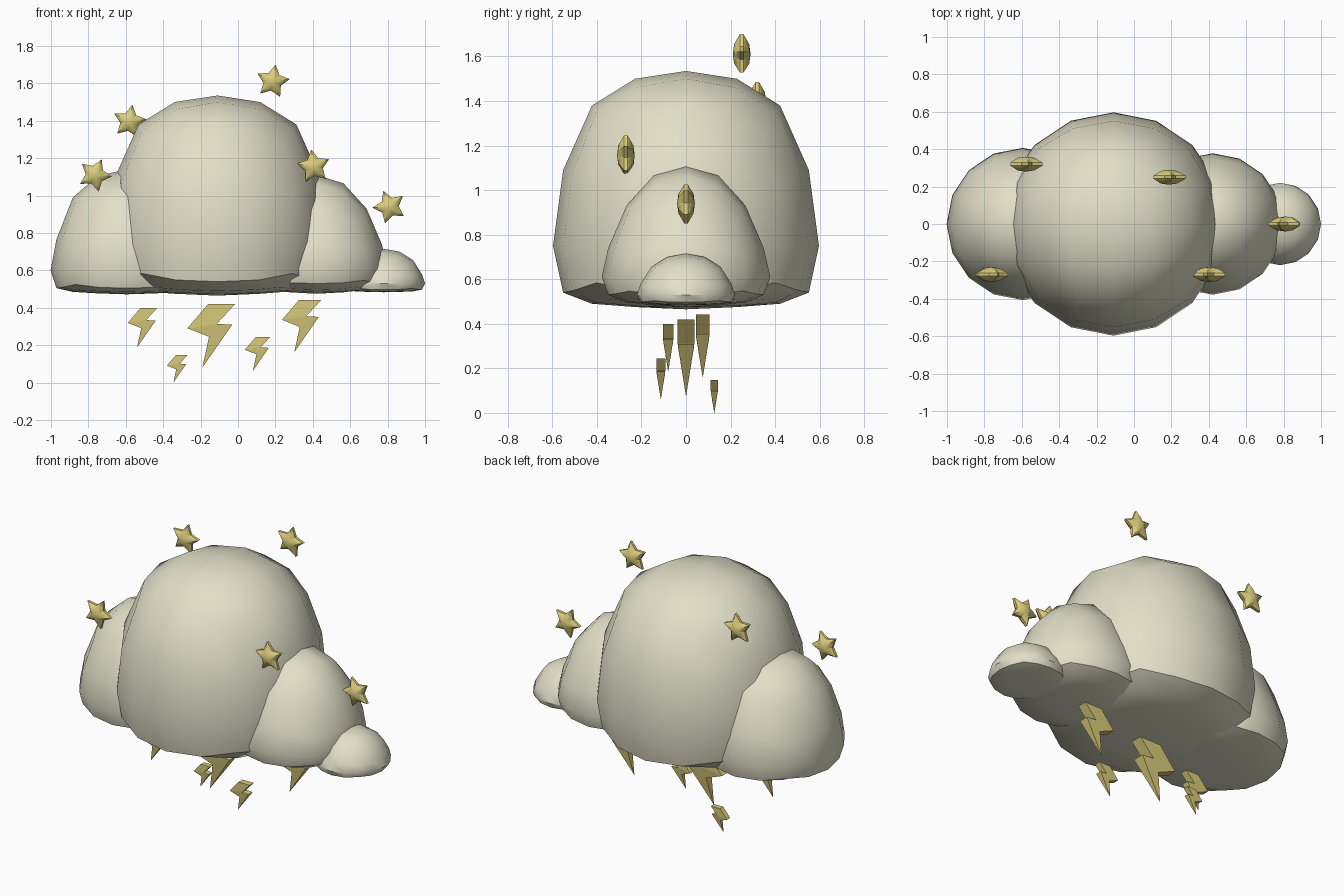
import bpy, bmesh, math
from mathutils import Vector

if "Cube" in bpy.data.objects:
    bpy.data.objects.remove(bpy.data.objects["Cube"])


def material(name, rgb):
    m = bpy.data.materials.new(name)
    m.diffuse_color = (*rgb, 1)
    m.use_nodes = True
    m.node_tree.nodes["Principled BSDF"].inputs["Base Color"].default_value = m.diffuse_color
    return m


CLOUD = material("pale cream", (0.76, 0.74, 0.58))
GOLD = material("soft gold", (0.70, 0.60, 0.20))


def finish(bm, name, mat, smooth_angle=None):
    bmesh.ops.recalc_face_normals(bm, faces=bm.faces)
    me = bpy.data.meshes.new(name)
    bm.to_mesh(me)
    bm.free()
    me.materials.append(mat)
    if smooth_angle is not None:
        me.shade_smooth()
        me.set_sharp_from_angle(angle=math.radians(smooth_angle))
    ob = bpy.data.objects.new(name, me)
    bpy.context.collection.objects.link(ob)
    return ob


# Cloud puffs: quad spheres whose height follows a flat-bottomed profile
KNOTS = [math.sin(math.radians(a)) for a in
         (90, 67.5, 45, 22.5, 0, -22.5, -45, -67.5, -90)]


def profile_height(s, heights):
    for i in range(8):
        if s >= KNOTS[i + 1] - 1e-5:
            t = (KNOTS[i] - s) / (KNOTS[i] - KNOTS[i + 1])
            return heights[i] + t * (heights[i + 1] - heights[i])
    return heights[-1]


def puff(name, x, r, heights):
    bm = bmesh.new()
    bmesh.ops.create_cube(bm, size=2)
    for _ in range(2):
        bmesh.ops.subdivide_edges(bm, edges=bm.edges[:], cuts=1, use_grid_fill=True)
        for v in bm.verts:
            v.co.normalize()
    for v in bm.verts:
        v.co = Vector((x + v.co.x * r, v.co.y * r, profile_height(v.co.z, heights)))
    finish(bm, name, CLOUD, 40)


puff("cloud_main_puff", -0.11, 0.597,
     (1.535, 1.50, 1.38, 1.09, 0.75, 0.54, 0.49, 0.475, 0.465))
puff("cloud_left_puff", -0.595, 0.407,
     (1.14, 1.105, 0.99, 0.765, 0.60, 0.505, 0.485, 0.477, 0.472))
puff("cloud_right_puff", 0.42, 0.378,
     (1.11, 1.065, 0.93, 0.74, 0.61, 0.53, 0.497, 0.483, 0.475))
puff("cloud_small_puff", 0.78, 0.22,
     (0.715, 0.70, 0.655, 0.58, 0.53, 0.497, 0.488, 0.485, 0.483))


# Puffy five-pointed stars
def star(name, x, y, z, turn, r=0.092):
    bm = bmesh.new()

    def ring(scale, depth):
        pts = []
        for i in range(10):
            a = math.radians(90 + turn + 36 * i)
            d = r * scale * (1 if i % 2 == 0 else 0.54)
            pts.append(bm.verts.new((x + d * math.cos(a), y + depth, z + d * math.sin(a))))
        return pts

    rings = [ring(0.5, -0.034), ring(1, -0.008), ring(1, 0.008), ring(0.5, 0.034)]
    for a, b in zip(rings, rings[1:]):
        for i in range(10):
            j = (i + 1) % 10
            bm.faces.new((a[i], a[j], b[j], b[i]))
    for rg, d in ((rings[0], -0.04), (rings[-1], 0.04)):
        c = bm.verts.new((x, y + d, z))
        for i in range(10):
            bm.faces.new((c, rg[i], rg[(i + 1) % 10]))
    finish(bm, name, GOLD, 35)


for i, s in enumerate([(0.185, 0.25, 1.61, -10), (-0.58, 0.32, 1.395, -10),
                       (-0.765, -0.27, 1.11, -23), (0.405, -0.27, 1.155, 8),
                       (0.81, 0.0, 0.94, 21)]):
    star(f"star_{i + 1}", *s)


# Lightning bolts: zigzag outline, thinning towards the tip
BOLT = [(-0.05, 0), (0.375, 0), (0.09, -0.31), (0.33, -0.325),
        (-0.14, -1), (-0.035, -0.515), (-0.375, -0.38)]


def bolt(name, x, y, top, h):
    bm = bmesh.new()
    sides = []
    for sgn in (-1, 1):
        vs = []
        for px, pz in BOLT:
            half = 0.11 * min(1, max(0.03, (1 + pz) / 0.66))
            vs.append(bm.verts.new((x + px * h, y + sgn * half * h, top + pz * h)))
        sides.append(vs)
    a, b = sides
    n = len(BOLT)
    for i in range(n):
        j = (i + 1) % n
        bm.faces.new((a[i], a[j], b[j], b[i]))
    for vs in sides:
        # upper slab, middle link and lower spike
        for idx in ((0, 1, 2), (0, 2, 6), (6, 2, 5), (2, 3, 5), (3, 4, 5)):
            bm.faces.new([vs[k] for k in idx])
    finish(bm, name, GOLD)


for i, b in enumerate([(-0.143, 0.0, 0.42, 0.34), (-0.51, -0.08, 0.40, 0.212),
                       (-0.325, 0.127, 0.147, 0.147), (0.105, -0.113, 0.245, 0.182),
                       (0.34, 0.075, 0.442, 0.28)]):
    bolt(f"lightning_bolt_{i + 1}", *b)
